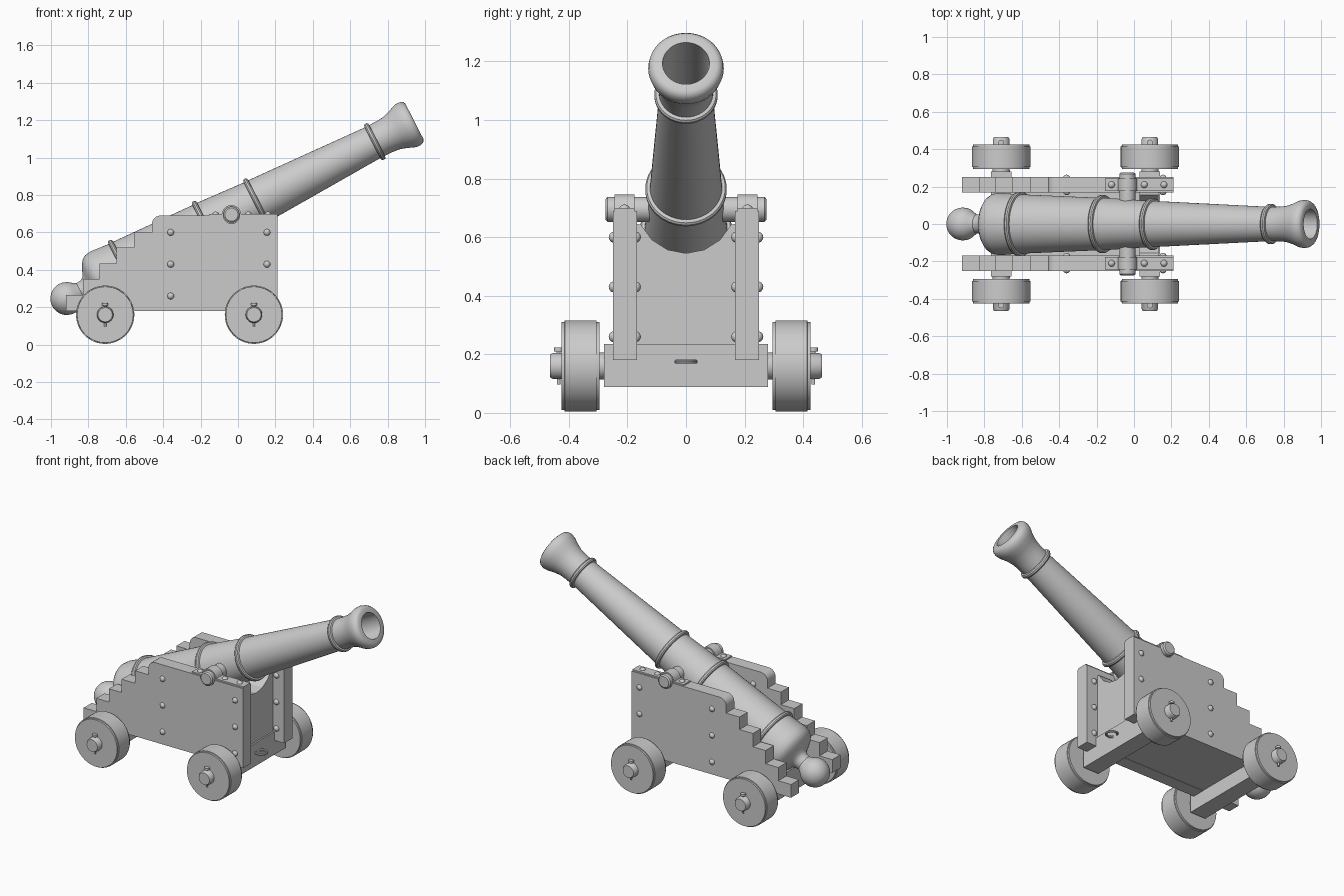
import bpy, bmesh
from math import sin, cos, pi, radians
from mathutils import Matrix, Vector

if "Cube" in bpy.data.objects:
    bpy.data.objects.remove(bpy.data.objects["Cube"])


def finish(name, bm, smooth=True):
    bmesh.ops.recalc_face_normals(bm, faces=bm.faces)
    me = bpy.data.meshes.new(name)
    bm.to_mesh(me)
    bm.free()
    ob = bpy.data.objects.new(name, me)
    bpy.context.collection.objects.link(ob)
    if smooth:
        bpy.ops.object.select_all(action='DESELECT')
        ob.select_set(True)
        bpy.context.view_layer.objects.active = ob
        bpy.ops.object.shade_smooth_by_angle(angle=radians(35))
    return ob


def lathe(name, profile, matrix, n=48):
    """Revolve (height, radius) points about local z."""
    bm = bmesh.new()
    rings = []
    for h, r in profile:
        if r < 1e-5:
            rings.append([bm.verts.new((0, 0, h))])
        else:
            rings.append([bm.verts.new((r * cos(2 * pi * i / n), r * sin(2 * pi * i / n), h)) for i in range(n)])
    for a, b in zip(rings, rings[1:]):
        for i in range(n):
            j = (i + 1) % n
            if len(a) == 1:
                bm.faces.new((a[0], b[i], b[j]))
            elif len(b) == 1:
                bm.faces.new((a[i], a[j], b[0]))
            else:
                bm.faces.new((a[i], a[j], b[j], b[i]))
    bm.transform(matrix)
    return finish(name, bm)


def prism(name, pts, depth, place, smooth=False):
    """Extrude a 2D outline; place(u, v, w) maps to world space."""
    bm = bmesh.new()
    rows = [[bm.verts.new(place(u, v, w)) for u, v in pts] for w in depth]
    bm.faces.new(rows[0])
    bm.faces.new(rows[1])
    for i in range(len(pts)):
        j = (i + 1) % len(pts)
        bm.faces.new((rows[0][i], rows[0][j], rows[1][j], rows[1][i]))
    return finish(name, bm, smooth)


def box(name, x, y, z):
    return prism(name, [(x[0], z[0]), (x[1], z[0]), (x[1], z[1]), (x[0], z[1])], y, lambda u, v, w: (u, w, v))


def along_y(x, z, side=1):
    return Matrix.Translation((x, 0, z)) @ Matrix.Rotation(-side * pi / 2, 4, 'X')


def arc(cx, cz, r, a0, a1, n):
    return [(cx + r * cos(radians(a0 + (a1 - a0) * i / n)), cz + r * sin(radians(a0 + (a1 - a0) * i / n)))
            for i in range(n + 1)]


TX, TZ = -0.035, 0.695  # trunnion centre

# Barrel: knob, neck, breech, reinforcing rings, flared muzzle and bore
ball = arc(-0.988, 0, 0.088, 180, 45, 12)
ball[0] = (-1.076, 0)


def ring(s, r):
    return [(s - 0.014, r - 0.008), (s - 0.012, r + 0.003), (s - 0.005, r + 0.008),
            (s + 0.005, r + 0.008), (s + 0.012, r + 0.003), (s + 0.014, r - 0.008)]


profile = ball + [(-0.905, 0.05), (-0.88, 0.052), (-0.86, 0.065), (-0.845, 0.10), (-0.83, 0.13),
                  (-0.815, 0.15), (-0.795, 0.162), (-0.76, 0.167)]
profile += ring(-0.643, 0.166) + ring(-0.149, 0.148) + ring(0.15, 0.131) + ring(0.86, 0.1)
profile += [(0.92, 0.093), (0.96, 0.097), (1.0, 0.109), (1.035, 0.124), (1.06, 0.129), (1.08, 0.126),
            (1.092, 0.118), (1.098, 0.106), (1.098, 0.08), (0.4, 0.078), (0.4, 0)]
lathe("barrel", profile, Matrix.Translation((TX, 0, TZ)) @ Matrix.Rotation(radians(63), 4, 'Y'), 64)

# Trunnion bar
lathe("trunnions", [(-0.275, 0), (-0.275, 0.035), (-0.268, 0.043), (0.268, 0.043), (0.275, 0.035), (0.275, 0)],
      along_y(TX, TZ), 32)

# Stepped cheek outline with trunnion seat
cheek = [(-0.92, 0.18), (0.21, 0.18), (0.21, 0.69)]
cheek += arc(TX, 0.69, 0.043, 0, -180, 12)
cheek += arc(-0.415, 0.645, 0.045, 90, 180, 6)
cheek += [(-0.46, 0.60), (-0.555, 0.60), (-0.555, 0.52), (-0.65, 0.52), (-0.65, 0.435), (-0.74, 0.435),
          (-0.74, 0.35), (-0.83, 0.35), (-0.83, 0.265), (-0.92, 0.265)]
# Strap outline: flat flanges and a half hoop over the trunnion
strap = [(-0.155, 0.69), (TX - 0.043, 0.69)] + arc(TX, TZ, 0.043, 180, 0, 12) + [(TX + 0.043, 0.69), (0.21, 0.69),
         (0.21, 0.699), (TX + 0.051, 0.699)] + arc(TX, TZ, 0.051, 5, 175, 12) + [(TX - 0.051, 0.699), (-0.155, 0.699)]
dome = [(-0.006, 0.018), (0.001, 0.018), (0.007, 0.015), (0.012, 0.008), (0.014, 0)]

for s, tag in ((-1, "right"), (1, "left")):
    prism("cheek_" + tag, cheek, (s * 0.168, s * 0.25), lambda u, v, w: (u, w, v), True)
    prism("trunnion_strap_" + tag, strap, (s * 0.176, s * 0.244), lambda u, v, w: (u, w, v), True)
    # Bolts through the cheeks and on the straps
    for x in (-0.36, 0.155):
        for z in (0.26, 0.43, 0.60):
            lathe("cheek_bolt_" + tag, dome, Matrix.Translation((0, s * 0.25, 0)) @ along_y(x, z, s), 16)
            lathe("inner_bolt_" + tag, dome, Matrix.Translation((0, s * 0.168, 0)) @ along_y(x, z, -s), 16)
    for x in (-0.12, 0.055, 0.16):
        lathe("strap_bolt_" + tag, dome, Matrix.Translation((x, s * 0.21, 0.698)), 16)
    # Wheels, spindles and linch pins
    for x, end in ((-0.71, "rear"), (0.085, "front")):
        n = end + "_" + tag
        m = along_y(x, 0.16, s)
        lathe("wheel_" + n, [(0.295, 0.044), (0.295, 0.150), (0.305, 0.151), (0.306, 0.156), (0.414, 0.156),
                             (0.415, 0.151), (0.425, 0.150), (0.425, 0.044), (0.295, 0.044)], m, 48)
        lathe("spindle_" + n, [(0.26, 0), (0.26, 0.046), (0.455, 0.044), (0.465, 0.038), (0.465, 0)], m, 32)
        lathe("linch_pin_" + n, [(-0.063, 0), (-0.063, 0.006), (0.05, 0.007), (0.05, 0.016), (0.063, 0.016),
                                 (0.063, 0)], Matrix.Translation((x, s * 0.435, 0.16)), 12)

# Axle beams and bed
for x, end in ((-0.71, "rear"), (0.085, "front")):
    box("axle_" + end, (x - 0.055, x + 0.055), (-0.28, 0.28), (0.088, 0.235))
box("bed", (-0.76, 0.13), (-0.17, 0.17), (0.182, 0.235))

# Front transom hollowed to clear the barrel
hollow = arc(0, 0.715, 0.17, -25, -155, 6)
transom = [(-0.169, 0.2), (0.169, 0.2), (0.169, 0.645)] + hollow + [(-0.169, 0.645)]
prism("transom", transom, (0.03, 0.13), lambda u, v, w: (w, u, v))

# Tow ring on the front axle
tow = [(0.007 * sin(2 * pi * i / 10), 0.033 + 0.007 * cos(2 * pi * i / 10)) for i in range(11)]
lathe("tow_ring", tow, Matrix.Translation((0.165, 0, 0.175)), 24)
